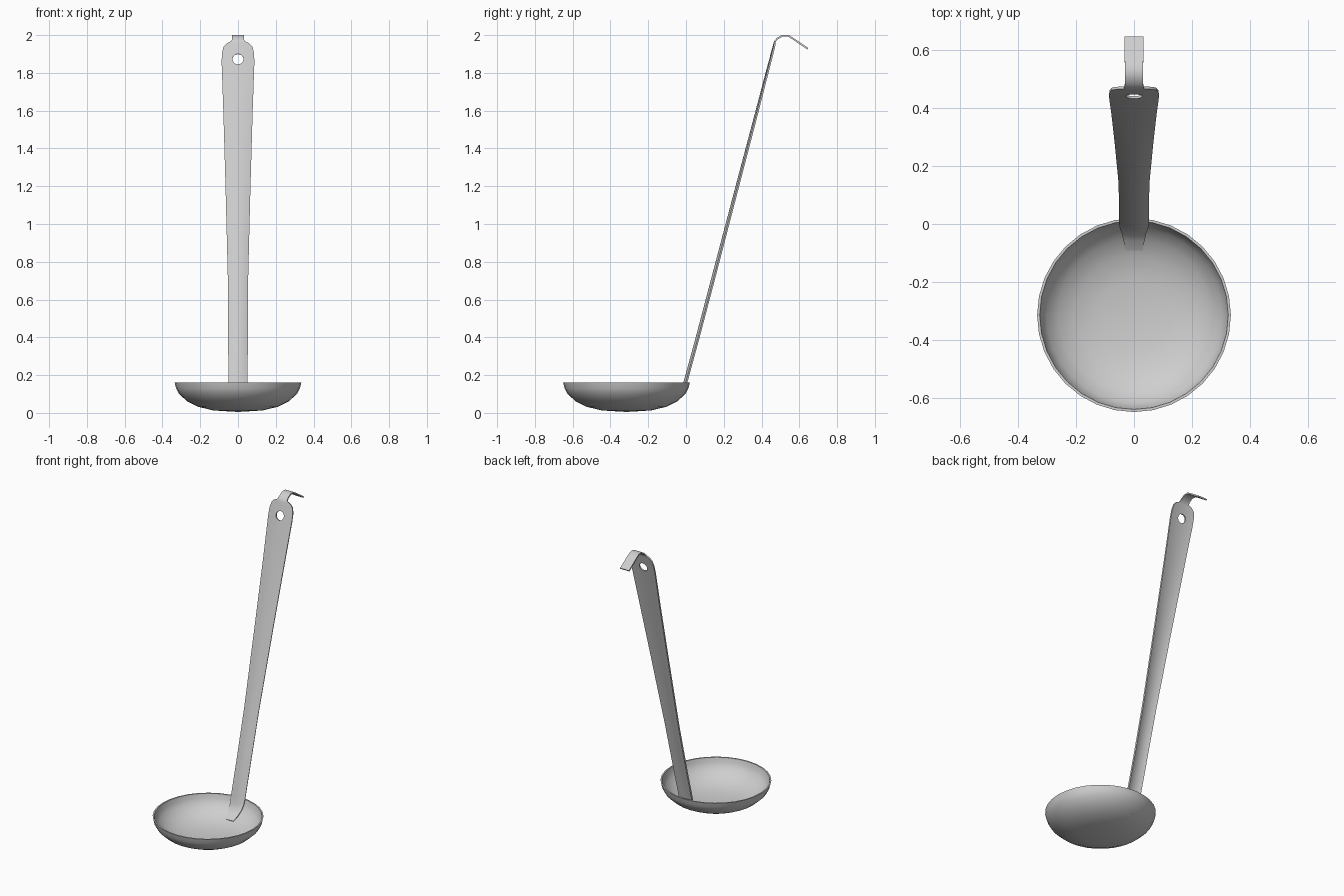
import bpy, bmesh, math
from mathutils import Vector, Matrix

cube = bpy.data.objects.get("Cube")
if cube:
    bpy.data.objects.remove(cube, do_unlink=True)

steel = bpy.data.materials.new("brushed_steel")
steel.use_nodes = True
steel.diffuse_color = (0.62, 0.62, 0.62, 1)
steel.node_tree.nodes["Principled BSDF"].inputs["Base Color"].default_value = (0.62, 0.62, 0.62, 1)


def finish(name, bm):
    """Turn a bmesh into a steel object and make it active."""
    bmesh.ops.recalc_face_normals(bm, faces=bm.faces)
    mesh = bpy.data.meshes.new(name)
    bm.to_mesh(mesh)
    bm.free()
    mesh.materials.append(steel)
    obj = bpy.data.objects.new(name, mesh)
    bpy.context.collection.objects.link(obj)
    bpy.ops.object.select_all(action='DESELECT')
    obj.select_set(True)
    bpy.context.view_layer.objects.active = obj
    return obj


# Bowl: thin-walled profile turned about its own axis
WALL = 0.009
outer = [(0, 0.005), (0.13, 0.013), (0.21, 0.032), (0.27, 0.062),
         (0.312, 0.1), (0.328, 0.13), (0.335, 0.16)]
inner = [(max(r - WALL * r / 0.335, 0), z + WALL * (1 - r / 0.335)) for r, z in outer]
bm = bmesh.new()
points = [bm.verts.new((r, 0, z)) for r, z in outer + inner[::-1]]
edges = [bm.edges.new(pair) for pair in zip(points, points[1:])]
bmesh.ops.spin(bm, geom=points + edges, cent=(0, 0, 0), axis=(0, 0, 1),
               angle=math.tau, steps=32)
bmesh.ops.remove_doubles(bm, verts=bm.verts, dist=0.0005)
bmesh.ops.translate(bm, verts=bm.verts, vec=(0, -0.315, 0))
finish("bowl", bm)
bpy.ops.object.shade_smooth_by_angle(angle=math.radians(50))

# Handle: arched strip; each row is y, z, half width, arch depth
rows = [(-0.09, 0.045, 0.03, 0), (-0.055, 0.066, 0.036, 0), (-0.03, 0.092, 0.042, 0.003),
        (-0.015, 0.125, 0.048, 0.006), (-0.008, 0.165, 0.05, 0.012),
        (0.056, 0.4, 0.05, 0.012), (0.135, 0.7, 0.052, 0.012),
        (0.267, 1.2, 0.065, 0.01), (0.373, 1.6, 0.077, 0.008),
        (0.439, 1.85, 0.086, 0.006), (0.452, 1.9, 0.085, 0.006),
        (0.462, 1.935, 0.077, 0.005), (0.467, 1.955, 0.06, 0.003),
        (0.471, 1.967, 0.034, 0), (0.485, 1.982, 0.031, 0),
        (0.51, 1.997, 0.031, 0), (0.54, 1.997, 0.031, 0),
        (0.562, 1.984, 0.032, 0), (0.645, 1.928, 0.033, 0)]
COLS = 8
bm = bmesh.new()
grid = []
for y, z, half, arch in rows:
    sides = [2 * i / COLS - 1 for i in range(COLS + 1)]
    grid.append([bm.verts.new((half * u, y + arch * u * u, z)) for u in sides])
for low, high in zip(grid, grid[1:]):
    for i in range(COLS):
        bm.faces.new((low[i], low[i + 1], high[i + 1], high[i]))
handle = finish("handle", bm)
solid = handle.modifiers.new("thickness", 'SOLIDIFY')
solid.thickness = 0.009
solid.offset = 0

# Hanging hole punched through the upper end
bm = bmesh.new()
lean = Vector((0, -1.8, 0.475)).to_track_quat('Z', 'Y').to_matrix().to_4x4()
bmesh.ops.create_cone(bm, cap_ends=True, segments=20, radius1=0.029, radius2=0.029, depth=0.2,
                      matrix=Matrix.Translation((0, 0.445, 1.872)) @ lean)
cutter = finish("hole_cutter", bm)
cutter.hide_render = True
punch = handle.modifiers.new("hole", 'BOOLEAN')
punch.object = cutter
punch.operation = 'DIFFERENCE'
punch.solver = 'EXACT'

bpy.ops.object.select_all(action='DESELECT')
handle.select_set(True)
bpy.context.view_layer.objects.active = handle
for name in ("thickness", "hole"):
    bpy.ops.object.modifier_apply(modifier=name)
bpy.data.objects.remove(cutter, do_unlink=True)
bpy.ops.object.shade_smooth_by_angle(angle=math.radians(40))
